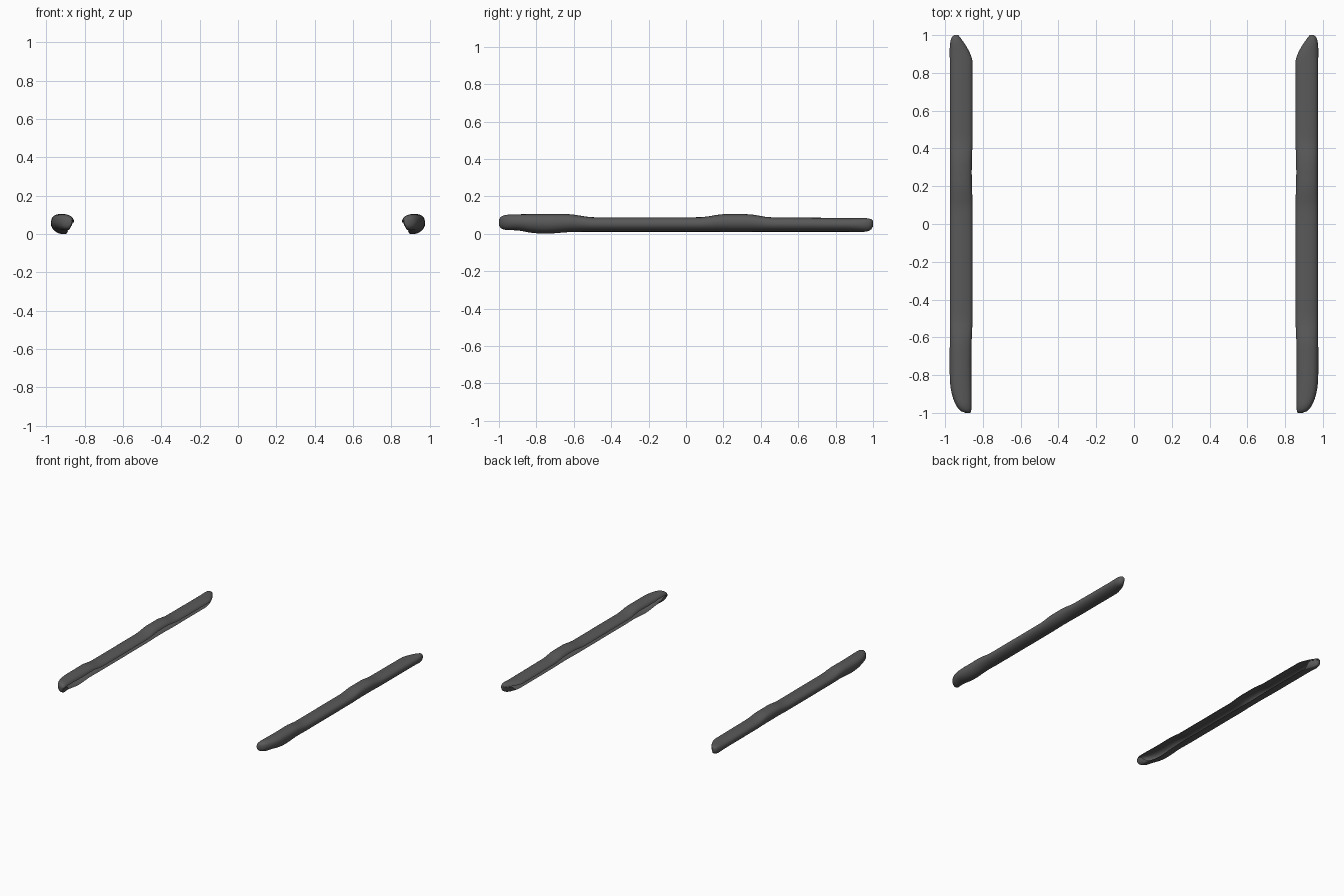
import bpy, bmesh, math

if "Cube" in bpy.data.objects:
    bpy.data.objects.remove(bpy.data.objects["Cube"])

# key points of the cross-section: across (0 inner, 1 outer), height (0 bottom, 1 top)
KEYS = [(0, .68), (.08, .84), (.25, .945), (.52, 1), (.8, .94), (.96, .76),
        (.99, .46), (.88, .2), (.66, .035), (.42, 0), (.27, .02)]

mat = bpy.data.materials.new("dark_plastic")
mat.diffuse_color = (.1, .1, .1, 1)
mat.use_nodes = True
mat.node_tree.nodes["Principled BSDF"].inputs["Base Color"].default_value = mat.diffuse_color


def ramp(a, b, y):
    return min(1, max(0, (y - a) / (b - a)))


def smooth(a, b, y):
    t = ramp(a, b, y)
    return t * t * (3 - 2 * t)


def rounding(t):
    return 1 - math.sqrt(1 - t * t)


def spline(p, steps=3):
    # smooth curve through the key points
    out = []
    for i in range(len(p) - 1):
        a, b, c, d = p[max(i - 1, 0)], p[i], p[i + 1], p[min(i + 2, len(p) - 1)]
        for s in range(steps):
            t = s / steps
            out.append(tuple(b[k] + .5 * t * (c[k] - a[k] + t * (2 * a[k] - 5 * b[k] + 4 * c[k] - d[k]
                       + t * (3 * (b[k] - c[k]) + d[k] - a[k]))) for k in (0, 1)))
    return out + [p[-1]]


SECTION = spline(KEYS)


def ring(bm, side, y):
    front, back = ramp(-.8, -1, y), ramp(.86, 1, y)
    # plan outline: outer corner rounded in front, inner corner cut at the back
    xo = .976 - .084 * rounding(front) - .025 * rounding(ramp(.93, 1, y))
    xi = (.855 + .005 * smooth(-.5, -.65, y) + .004 * smooth(.1, .25, y) * smooth(.45, .3, y)
          + .075 * back ** 1.5 + .006 * ramp(-.98, -1, y))
    # raised pads on top, slight belly below
    pads = smooth(-.49, -.64, y) + smooth(.07, .21, y) * smooth(.46, .32, y)
    zt = .088 + .017 * pads - .004 * ramp(.4, .9, y) - .005 * front ** 2
    zb = .01 - .01 * math.exp(-((y + .75) / .09) ** 2) + .009 * smooth(-.82, -.92, y)
    # blunt rounded tips
    tip = 1 - .6 * rounding(ramp(.945, 1, abs(y)))
    mid = .06
    zt, zb = mid + (zt - mid) * tip, mid + (zb - mid) * tip
    # the lower lip climbs to the flange where the ends close
    close = smooth(-.89, -.97, y) + smooth(.89, .96, y)
    lip = [(.27 - .17 * close, .02 + .28 * close), (.27 - .27 * close, .02 + .64 * close)]
    return [bm.verts.new((side * (xi + u * (xo - xi)), y, zb + v * (zt - zb)))
            for u, v in SECTION + lip]


def running_board(name, side):
    bm = bmesh.new()
    n = 70
    # stations crowd toward the two ends
    rings = [ring(bm, side, -.7 * math.cos(math.pi * i / n) + .3 * (2 * i / n - 1))
             for i in range(n + 1)]
    for a, b in zip(rings, rings[1:]):
        for i in range(len(a) - 1):
            bm.faces.new((a[i], a[i + 1], b[i + 1], b[i]))
    # end caps
    bm.faces.new(rings[0][::-1])
    bm.faces.new(rings[-1])
    bmesh.ops.remove_doubles(bm, verts=bm.verts, dist=1e-5)
    bmesh.ops.recalc_face_normals(bm, faces=bm.faces)
    # keep the skin facing up and outward
    if max(bm.faces, key=lambda f: f.calc_center_median().z).normal.z < 0:
        bmesh.ops.reverse_faces(bm, faces=bm.faces)
    me = bpy.data.meshes.new(name)
    bm.to_mesh(me)
    bm.free()
    me.materials.append(mat)
    ob = bpy.data.objects.new(name, me)
    bpy.context.collection.objects.link(ob)
    bpy.ops.object.select_all(action='DESELECT')
    ob.select_set(True)
    bpy.context.view_layer.objects.active = ob
    bpy.ops.object.shade_smooth_by_angle(angle=math.radians(50))


# the two mirrored side steps
running_board("right_running_board", 1)
running_board("left_running_board", -1)
